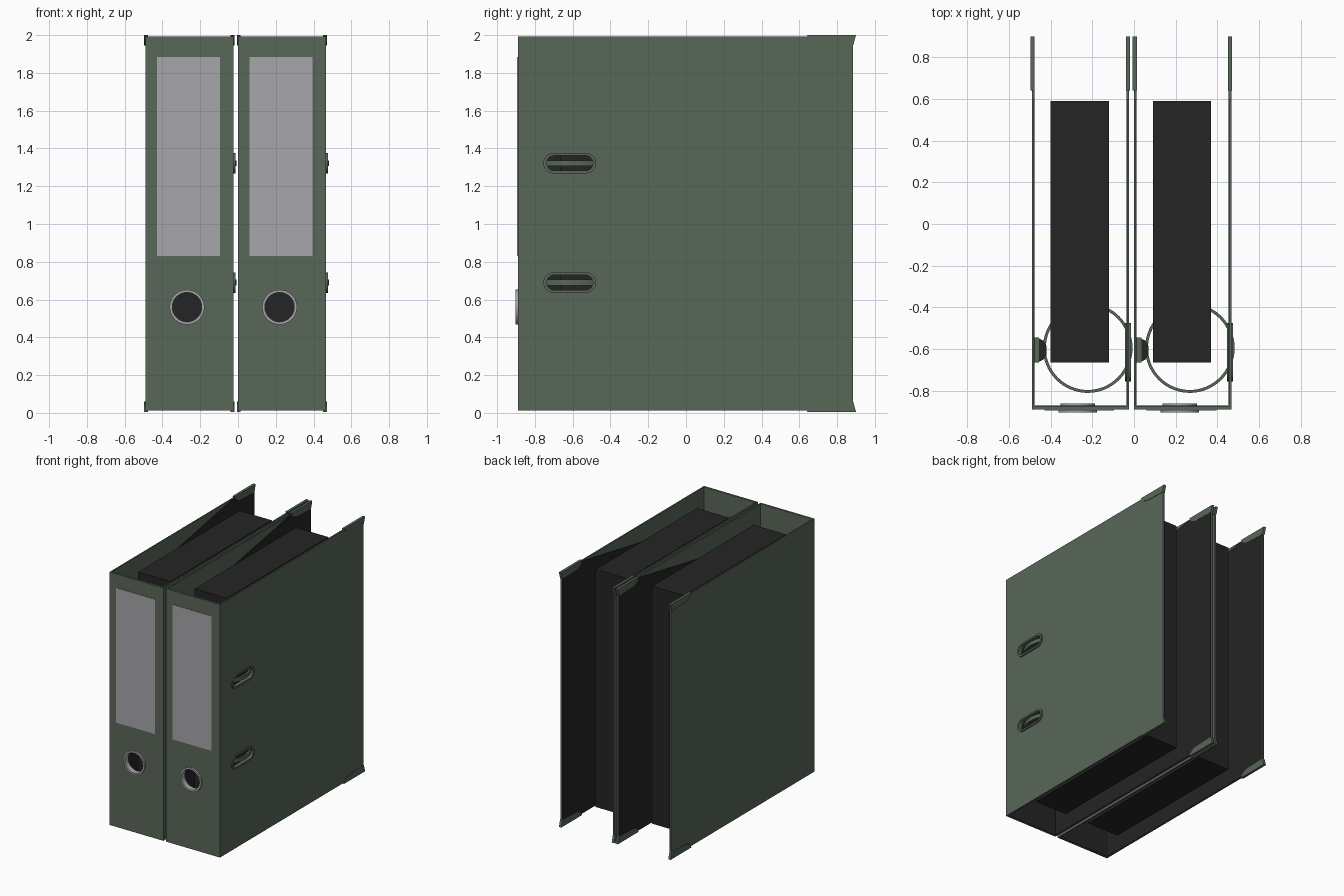
import bpy, bmesh, math
from mathutils import Matrix

if "Cube" in bpy.data.objects:
    bpy.data.objects.remove(bpy.data.objects["Cube"])


def material(name, rgb):
    m = bpy.data.materials.new(name)
    m.diffuse_color = (*rgb, 1)
    m.use_nodes = True
    m.node_tree.nodes["Principled BSDF"].inputs["Base Color"].default_value = m.diffuse_color
    return m


GREEN = material("grey_green_board", (0.100, 0.135, 0.098))
BLACK = material("near_black", (0.018, 0.018, 0.018))
GREY = material("light_grey", (0.39, 0.39, 0.40))

# Drawing planes: local x, y and extrusion axis mapped to the world
SIDE = Matrix(((0, 0, 1), (1, 0, 0), (0, 1, 0))).to_4x4()    # draws (y, z), extrudes x
FRONT = Matrix(((1, 0, 0), (0, 0, -1), (0, 1, 0))).to_4x4()  # draws (x, z), extrudes y
TOP = Matrix.Identity(4)                                     # draws (x, y), extrudes z


def rect(x0, x1, y0, y1):
    return [(x0, y0), (x1, y0), (x1, y1), (x0, y1)]


def circle(cx, cy, r, n=48):
    return [(cx + r * math.cos(2 * math.pi * i / n),
             cy + r * math.sin(2 * math.pi * i / n)) for i in range(n)]


def slot(cx, cy, w, h, n=12):
    """Stadium outline of overall width w and height h."""
    r, d = h / 2, (w - h) / 2
    pts = []
    for sign, start in ((1, -math.pi / 2), (-1, math.pi / 2)):
        for i in range(n + 1):
            a = start + math.pi * i / n
            pts.append((cx + sign * d + r * math.cos(a), cy + r * math.sin(a)))
    return pts


def plate(name, plane, loops, lo, hi, mat, dx=0):
    """Filled outline (later loops are holes) spanning lo..hi on the plane's world axis."""
    cu = bpy.data.curves.new(name, 'CURVE')
    cu.dimensions = '2D'
    cu.fill_mode = 'BOTH'
    cu.extrude = (hi - lo) / 2
    for loop in loops:
        sp = cu.splines.new('POLY')
        sp.points.add(len(loop) - 1)
        for p, (x, y) in zip(sp.points, loop):
            p.co = (x, y, 0, 1)
        sp.use_cyclic_u = True
    tmp = bpy.data.objects.new(name + "_outline", cu)
    bpy.context.collection.objects.link(tmp)
    dg = bpy.context.evaluated_depsgraph_get()
    me = bpy.data.meshes.new_from_object(tmp.evaluated_get(dg))
    bpy.data.objects.remove(tmp)
    axis = plane.to_3x3().col[2]
    shift = [abs(c) * (lo + hi) / 2 for c in axis]
    me.transform(Matrix.Translation((shift[0] + dx, shift[1], shift[2])) @ plane)
    bm = bmesh.new()
    bm.from_mesh(me)
    bmesh.ops.remove_doubles(bm, verts=bm.verts, dist=1e-5)
    bmesh.ops.recalc_face_normals(bm, faces=bm.faces)
    bm.to_mesh(me)
    bm.free()
    me.materials.clear()
    me.materials.append(mat)
    me.shade_smooth()
    me.set_sharp_from_angle(angle=math.radians(30))
    me.name = name
    ob = bpy.data.objects.new(name, me)
    bpy.context.collection.objects.link(ob)
    return ob


SLOT_Z = (0.69, 1.322)
HOLE = (-0.27, 0.56)
cover = rect(-0.89, 0.885, 0.012, 1.992)
slots = [slot(-0.615, z, 0.25, 0.085) for z in SLOT_Z]
# dark inner lining leaves a green wedge along the top
lining = [(-0.87, 0.014), (0.883, 0.014), (0.883, 1.99), (0.6, 1.985), (-0.87, 1.72)]
guard = [(0.64, 2.0), (0.66, 1.972), (0.70, 1.952), (0.885, 1.945), (0.90, 2.0)]
guard_low = [(y, 2.005 - z + 0.0) for y, z in guard]

for tag, dx in (("left", 0), ("right", 0.49)):
    def add(part, plane, loops, lo, hi, mat):
        return plate(f"{tag}_binder_{part}", plane, loops, lo, hi, mat, dx)

    # boards and spine
    add("back_cover", SIDE, [cover], -0.490, -0.480, GREEN)
    add("front_cover", SIDE, [cover] + slots, -0.034, -0.023, GREEN)
    add("spine", FRONT, [rect(-0.480, -0.034, 0.012, 1.992), circle(*HOLE, 0.08)],
        -0.890, -0.874, GREEN)

    # dark linings
    add("back_lining", SIDE, [lining], -0.480, -0.477, BLACK)
    add("front_lining", SIDE, [lining] + slots, -0.037, -0.034, BLACK)
    add("spine_lining", FRONT, [rect(-0.477, -0.037, 0.014, 1.72), circle(*HOLE, 0.08)],
        -0.874, -0.871, BLACK)

    # label and finger ring on the spine
    add("label", FRONT, [rect(-0.43, -0.095, 0.83, 1.885)], -0.894, -0.889, GREY)
    add("finger_ring", FRONT, [circle(*HOLE, 0.092), circle(*HOLE, 0.078)],
        -0.903, -0.888, GREY)
    add("finger_tube", FRONT, [circle(*HOLE, 0.083), circle(*HOLE, 0.078)],
        -0.888, -0.860, GREY)

    # metal corner guards on both boards
    for side, x in (("back", -0.4865), ("front", -0.0295)):
        add(f"{side}_top_guard", SIDE, [guard], x - 0.010, x + 0.010, GREEN)
        add(f"{side}_bottom_guard", SIDE, [guard_low], x - 0.010, x + 0.010, GREEN)

    # slot rims and the rings showing through them
    for i, z in enumerate(SLOT_Z):
        add(f"slot_rim_{i}", SIDE,
            [slot(-0.615, z, 0.28, 0.108), slot(-0.615, z, 0.245, 0.08)],
            -0.044, -0.014, GREEN)
        add(f"paper_ring_{i}", TOP,
            [circle(-0.222, -0.595, 0.215, 64), circle(-0.222, -0.595, 0.201, 64)],
            z - 0.015, z + 0.015, GREEN)

    # ring mechanism on the back cover: base and chamfered cap
    add("mechanism_base", TOP, [rect(-0.480, -0.455, -0.665, -0.545)], 0.55, 1.45, GREEN)
    add("mechanism_cap", TOP, [[(-0.455, -0.66), (-0.435, -0.65), (-0.42, -0.625),
                                (-0.42, -0.585), (-0.435, -0.56), (-0.455, -0.55)]],
        0.55, 1.45, BLACK)

    # stack of dark sheets
    add("sheet_stack", TOP, [rect(-0.40, -0.12, -0.665, 0.59)], 0.07, 1.93, BLACK)
